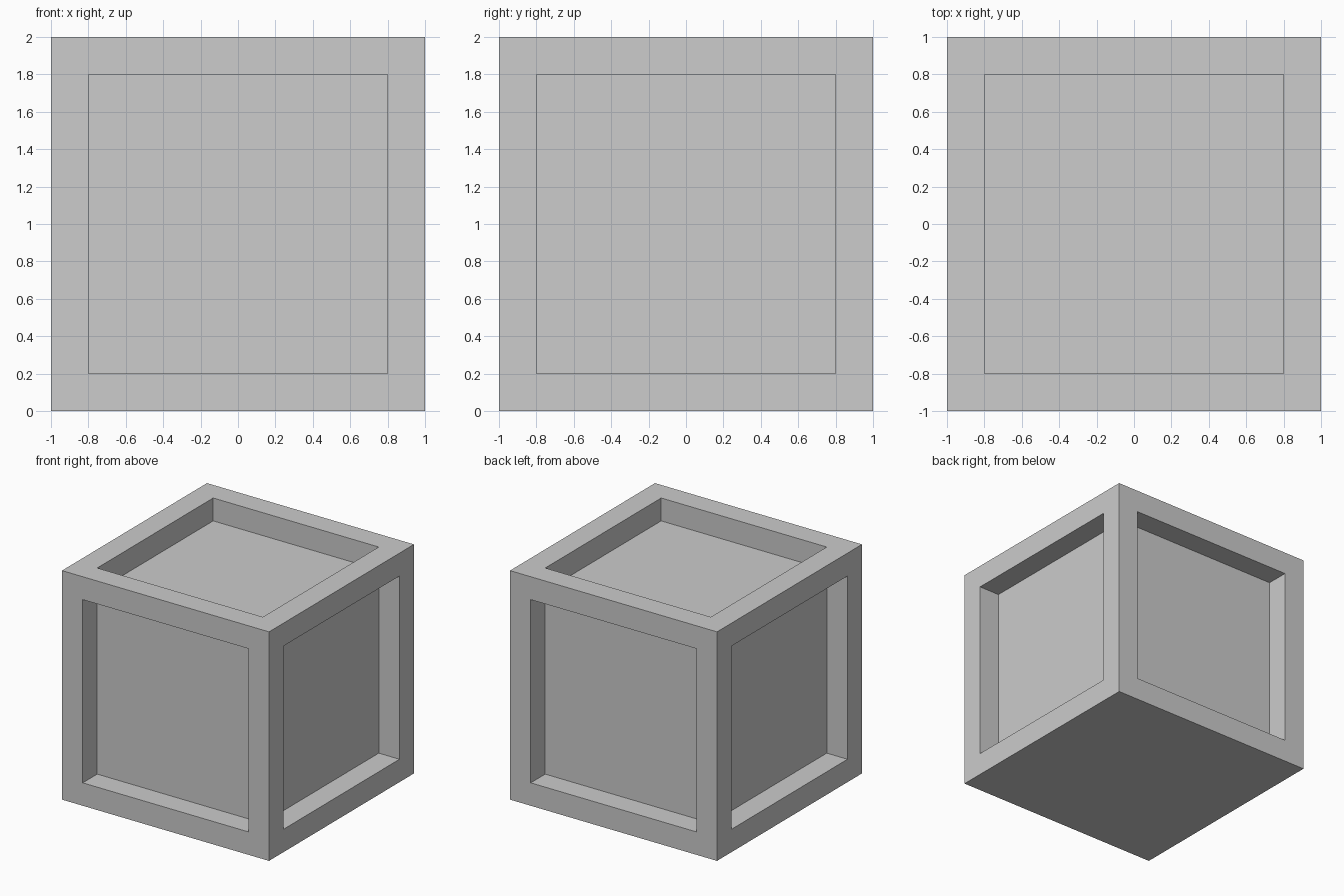
import bpy
import bmesh

SIZE = 2.0      # outer edge length
BORDER = 0.2    # frame width around each panel
DEPTH = 0.2     # how far each panel is sunk

default_cube = bpy.data.objects.get("Cube")
if default_cube:
    bpy.data.objects.remove(default_cube, do_unlink=True)


def make_material(name, colour):
    mat = bpy.data.materials.new(name)
    mat.use_nodes = True
    mat.diffuse_color = colour
    mat.node_tree.nodes["Principled BSDF"].inputs["Base Color"].default_value = colour
    return mat


# Solid block standing on the ground
bm = bmesh.new()
bmesh.ops.create_cube(bm, size=SIZE)
bmesh.ops.translate(bm, vec=(0, 0, SIZE / 2), verts=bm.verts)
bm.normal_update()

# Sunken panels on the top and the four sides; the underside stays flat
panels = [f for f in bm.faces if f.normal.z > -0.5]
bmesh.ops.inset_individual(bm, faces=panels, thickness=BORDER, use_even_offset=True)
for panel in panels:
    inward = -panel.normal.copy() * DEPTH
    sunk = bmesh.ops.extrude_discrete_faces(bm, faces=[panel])["faces"][0]
    bmesh.ops.translate(bm, vec=inward, verts=sunk.verts)
bmesh.ops.recalc_face_normals(bm, faces=bm.faces)

mesh = bpy.data.meshes.new("crate")
bm.to_mesh(mesh)
bm.free()
mesh.materials.append(make_material("light grey", (0.604, 0.604, 0.604, 1.0)))
crate = bpy.data.objects.new("crate", mesh)
bpy.context.collection.objects.link(crate)
